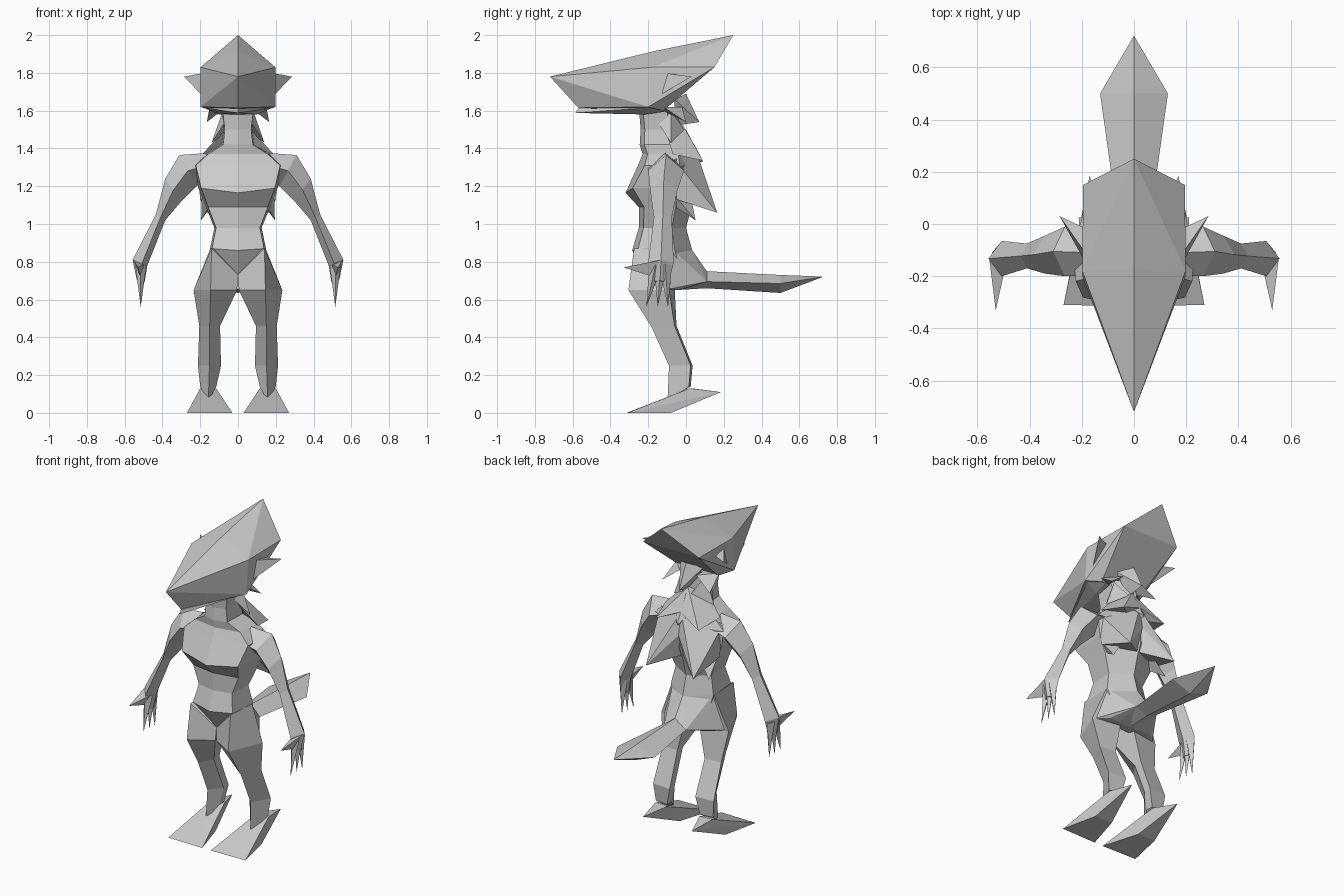
import bpy, bmesh, math

if "Cube" in bpy.data.objects:
    bpy.data.objects.remove(bpy.data.objects["Cube"])

grey = bpy.data.materials.new("grey")
grey.diffuse_color = (0.6, 0.6, 0.6, 1)
grey.use_nodes = True
grey.node_tree.nodes["Principled BSDF"].inputs["Base Color"].default_value = grey.diffuse_color


def finish(name, bm, mirror=False):
    """Turn a bmesh into a flat shaded object, optionally mirrored across x."""
    bmesh.ops.recalc_face_normals(bm, faces=bm.faces)
    me = bpy.data.meshes.new(name)
    bm.to_mesh(me)
    bm.free()
    me.materials.append(grey)
    ob = bpy.data.objects.new(name, me)
    bpy.context.collection.objects.link(ob)
    if mirror:
        mod = ob.modifiers.new("mirror", 'MIRROR')
        mod.use_mirror_merge = False
    return ob


def both(points):
    """Add the opposite side of every off-centre point."""
    return points + [(-x, y, z) for x, y, z in points if x]


def hulls(name, groups, mirror=False):
    """Faceted solids, each the convex hull of a few points."""
    bm = bmesh.new()
    for pts in groups:
        vs = [bm.verts.new(p) for p in pts]
        res = bmesh.ops.convex_hull(bm, input=vs)
        junk = set(res["geom_interior"] + res["geom_unused"])
        bmesh.ops.delete(bm, geom=[v for v in junk if isinstance(v, bmesh.types.BMVert)],
                         context='VERTS')
    bmesh.ops.dissolve_limit(bm, angle_limit=math.radians(2), verts=bm.verts, edges=bm.edges)
    return finish(name, bm, mirror)


def loft(name, rings, mirror=False):
    """Skin a tube through rings of equal point count, closing both ends."""
    bm = bmesh.new()
    loops = [[bm.verts.new(p) for p in r] for r in rings]
    n = len(loops[0])
    for a, b in zip(loops, loops[1:]):
        for i in range(n):
            j = (i + 1) % n
            bm.faces.new((a[i], a[j], b[j], b[i]))
    bm.faces.new(loops[0])
    bm.faces.new(loops[-1])
    bmesh.ops.remove_doubles(bm, verts=bm.verts, dist=0.001)
    return finish(name, bm, mirror)


# Head: long pointed wedge with a raised crest
hulls("head", [both([(0, -.72, 1.78), (0, -.17, 1.915), (0, .25, 2.0),
                     (.198, -.18, 1.83), (.195, .15, 1.83),
                     (0, -.57, 1.615), (.198, -.2, 1.62), (.14, -.12, 1.60)])])

# Lower jaw: thin plate under the snout
hulls("jaw", [both([(0, -.57, 1.612), (0, -.585, 1.588), (.18, -.2, 1.615),
                    (.10, -.22, 1.58), (.12, -.11, 1.595)])])

# Ears
hulls("ear", [[(.18, -.16, 1.67), (.18, -.12, 1.80), (.18, -.02, 1.78), (.285, .03, 1.78)]], True)


# Body from neck to hips: z, lift of side points, front y, back y, half width
def body_ring(z, lift, yf, yb, w):
    ym = (yf + yb) / 2
    d = (yb - yf) / 2
    r = [(0, yf, z), (w * .93, yf + d * .2, z + lift), (w, ym + d * .4, z + lift), (0, yb, z)]
    return r + [(-x, y, zz) for x, y, zz in (r[2], r[1])]


loft("body", [body_ring(*r) for r in [
    (1.62, 0, -.25, -.04, .09), (1.50, 0, -.24, -.02, .075), (1.42, 0, -.245, 0, .085),
    (1.37, .0, -.23, .04, .17), (1.32, -.01, -.25, .06, .24), (1.165, .025, -.32, .06, .21),
    (1.09, .0, -.25, .03, .17), (.98, 0, -.25, 0, .125), (.86, .01, -.285, .033, .148),
    (.73, .02, -.21, .05, .13)]])


# Limb cross-sections: outer, front, inner and back points
def limb_ring(xo, zo, xi, zi, yf, yb, bias=.5):
    xm, ym, zm = xo * bias + xi * (1 - bias), (yf + yb) / 2, (zo + zi) / 2
    return [(xo, ym, zo), (xm, yf, zm), (xi, ym, zi), (xm, yb, zm)]


# Arms
loft("arm", [limb_ring(*r) for r in [
    (.17, 1.375, .17, 1.24, -.20, -.02), (.31, 1.365, .22, 1.20, -.20, -.01),
    (.385, 1.24, .30, 1.12, -.19, -.045), (.435, 1.05, .385, 1.02, -.17, -.075),
    (.558, .81, .48, .78, -.20, -.065, .35), (.535, .70, .495, .69, -.185, -.09)]], True)

# Fingers and thumb
hulls("fingers", [[(.485, y, .78), (.515, y - .035, .78), (.545, y, .79), (.515, y + .035, .78),
                   (.515, t, .56)]
                  for y, t in ((-.16, -.21), (-.135, -.15), (-.11, -.095))]
      + [[(.485, -.13, .79), (.555, -.13, .81), (.515, -.14, .71), (.53, -.33, .77)]], True)


# Legs: sharp front edge, flat outer side, flat back
def leg_ring(z, xi, xo, yf, yb, front_drop=0):
    xm = (xi + xo) / 2
    return [(xm, yf, z - front_drop), (xo, yb - .01, z), (xi, yb, z),
            (xi, yf * .4 + yb * .6, z)]


loft("leg", [
    [(.14, -.275, .87), (.148, -.07, .865), (0, -.02, .84), (0, -.215, .73)],
    [(.145, -.305, .65), (.235, -.09, .65), (.05, -.06, .66), (.005, -.22, .65)],
    leg_ring(.46, .095, .205, -.185, -.05), leg_ring(.25, .09, .212, -.09, .035),
    leg_ring(.14, .115, .20, -.098, .025, .08)], True)

# Feet: wide toe edge, pointed raised heel
hulls("foot", [[(.03, -.315, 0), (.27, -.31, 0), (.10, -.08, 0), (.22, -.08, 0),
                (.15, -.1, .065), (.115, .03, .13), (.20, .02, .13), (.17, .185, .11)]], True)


# Tail: flat keeled blade fanning out from the hips
def tail_ring(y, w, top, mid, low):
    return [(0, y, top), (w, y, mid), (0, y, low), (-w, y, mid)]


loft("tail", [tail_ring(-.06, .14, .82, .70, .65), tail_ring(.11, .075, .75, .695, .66),
              tail_ring(.50, .13, .73, .685, .635), tail_ring(.72, .001, .722, .72, .718)])

# Rump: wedge running from the back of the hips to the tail root
hulls("rump", [both([(.14, -.07, .866), (0, .034, .86), (.215, -.095, .655), (.15, -.03, .655),
                     (0, .11, .75), (.075, .11, .695), (.09, -.03, .65)])])

# Side tufts of the mane: cheek, neck, collar, long shoulder blade and rib tufts
hulls("side_mane", [
    [(.06, -.16, 1.62), (.15, -.12, 1.62), (.06, -.02, 1.62), (.165, 0, 1.54)],
    [(.05, -.17, 1.57), (.08, -.08, 1.60), (.03, -.01, 1.50), (.14, -.08, 1.43)],
    [(0, -.02, 1.53), (.065, -.11, 1.50), (0, .055, 1.40), (.19, -.07, 1.37),
     (.05, 0, 1.36), (.15, .09, 1.335)],
    [(.22, -.06, 1.34), (0, .05, 1.40), (0, .075, 1.26), (0, .03, 1.12), (.20, -.05, 1.13),
     (.165, .165, 1.06)],
    [(.19, -.10, 1.20), (.08, .02, 1.18), (.15, -.07, 1.10), (.195, .05, 1.02)]], True)

# Central tufts on the nape and neck
hulls("nape_mane", [both(p) for p in [
    [(.08, -.06, 1.66), (0, 0, 1.69), (0, -.06, 1.52), (0, .07, 1.54)],
    [(.08, .0, 1.43), (0, .0, 1.50), (0, .03, 1.32), (0, .09, 1.33)]]])
